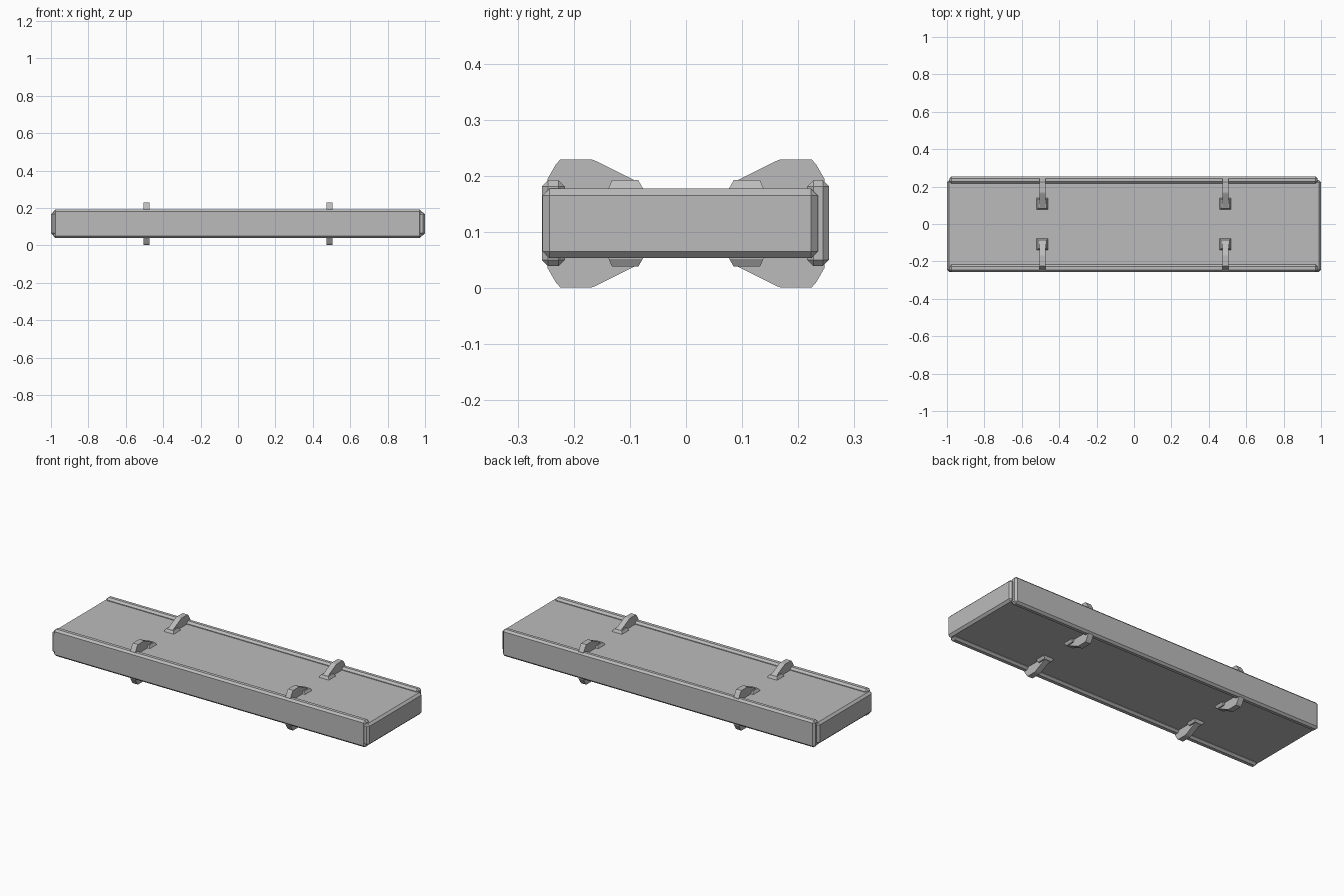
import bpy
import bmesh

if "Cube" in bpy.data.objects:
    bpy.data.objects.remove(bpy.data.objects["Cube"])

MID = 0.115  # height of the mirror plane between top and bottom

grey = bpy.data.materials.new("plain_grey")
grey.diffuse_color = (0.5, 0.5, 0.5, 1)
grey.use_nodes = True
grey.node_tree.nodes["Principled BSDF"].inputs["Base Color"].default_value = grey.diffuse_color


def finish(name, bm):
    bmesh.ops.recalc_face_normals(bm, faces=bm.faces[:])
    me = bpy.data.meshes.new(name)
    bm.to_mesh(me)
    bm.free()
    me.materials.append(grey)
    ob = bpy.data.objects.new(name, me)
    bpy.context.collection.objects.link(ob)
    return ob


def chamfered_box(name, x, y, z, width):
    bm = bmesh.new()
    bmesh.ops.create_cube(bm, size=1)
    for v in bm.verts:
        v.co = [(a + b) / 2 + c * (b - a) for (a, b), c in zip((x, y, z), v.co)]
    ob = finish(name, bm)
    bev = ob.modifiers.new("chamfer", 'BEVEL')
    bev.width = width
    bev.segments = 1
    return ob


def prism(name, profile, x, half, sy, sz):
    """Extrude a (y, height from mid plane) profile along x."""
    bm = bmesh.new()
    face = bm.faces.new([bm.verts.new((x - half, sy * y, MID + sz * h)) for y, h in profile])
    ext = bmesh.ops.extrude_face_region(bm, geom=[face])
    for v in ext["geom"]:
        if isinstance(v, bmesh.types.BMVert):
            v.co.x += 2 * half
    return finish(name, bm)


def pad(name, x, sy, sz):
    """Tapered foot that presses on the panel."""
    bm = bmesh.new()
    rings = []
    for h, hx, y0, y1 in ((0.052, 0.031, 0.073, 0.142), (0.063, 0.031, 0.077, 0.138),
                          (0.077, 0.023, 0.085, 0.132)):
        rings.append([bm.verts.new((x + a, sy * y, MID + sz * h)) for a, y in
                      ((-hx, y0), (hx, y0), (hx, y1), (-hx, y1))])
    bm.faces.new(rings[0])
    bm.faces.new(rings[-1])
    for lo, hi in zip(rings, rings[1:]):
        for i in range(4):
            j = (i + 1) % 4
            bm.faces.new((lo[i], lo[j], hi[j], hi[i]))
    return finish(name, bm)


# Main panel and the two long side rails
chamfered_box("panel", (-1, 1), (-0.2555, 0.235), (0.053, 0.177), 0.012)
chamfered_box("front_rail", (-0.987, 0.982), (-0.257, -0.216), (0.039, 0.192), 0.011)
chamfered_box("back_rail", (-0.987, 0.982), (0.216, 0.255), (0.039, 0.192), 0.011)

# Clips on the top and bottom of both rails
clip = [(0.247, 0.055), (0.247, 0.079), (0.232, 0.105), (0.224, 0.114), (0.168, 0.114),
        (0.160, 0.111), (0.090, 0.076), (0.090, 0.055)]
for x in (-0.49, 0.488):
    for sy in (-1, 1):
        for sz in (-1, 1):
            prism("clip_arm", clip, x, 0.016, sy, sz)
            pad("clip_pad", x, sy, sz)
